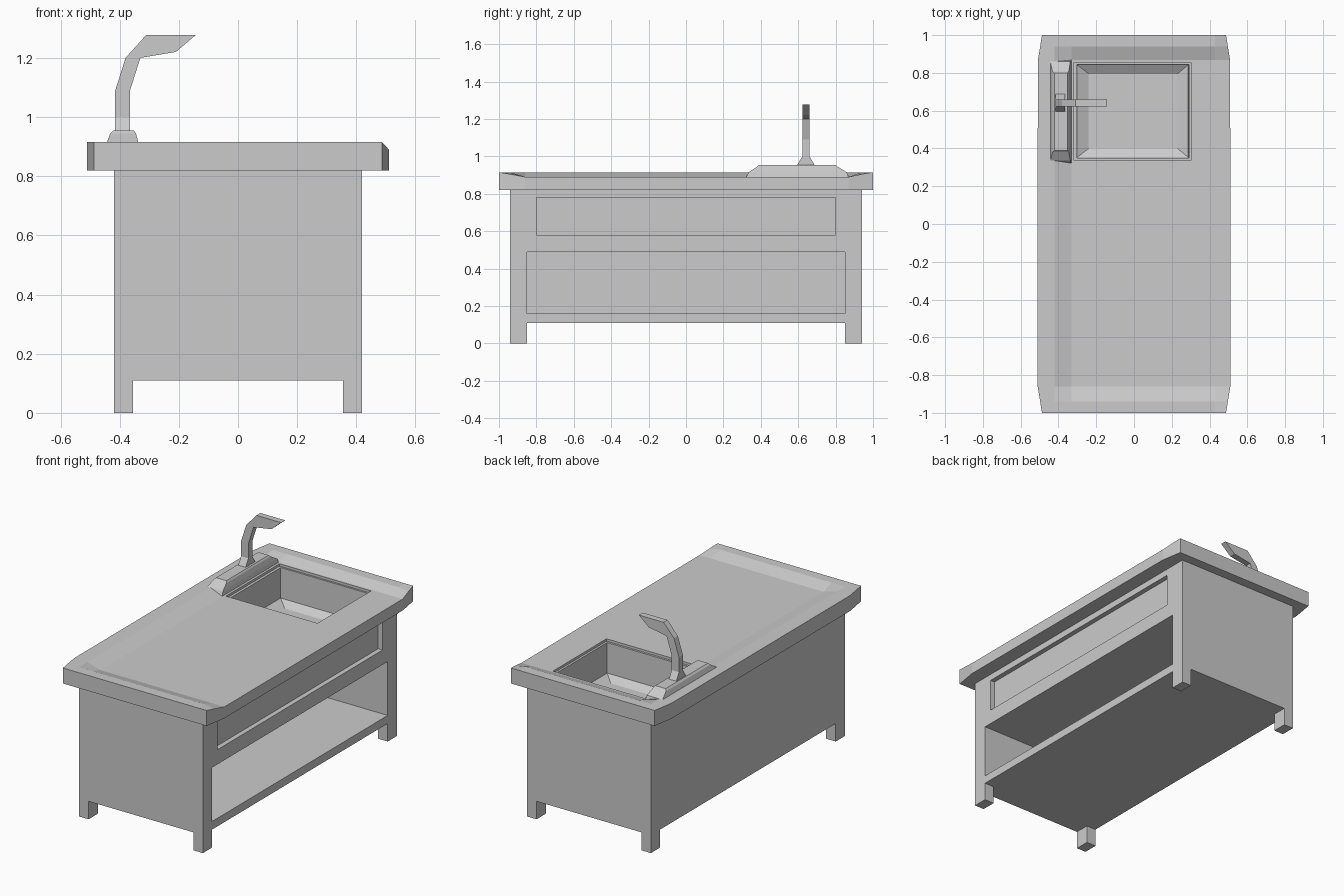
import bpy, bmesh

if "Cube" in bpy.data.objects:
    bpy.data.objects.remove(bpy.data.objects["Cube"])

def finish(name, bm):
    bmesh.ops.recalc_face_normals(bm, faces=bm.faces)
    me = bpy.data.meshes.new(name)
    bm.to_mesh(me)
    bm.free()
    ob = bpy.data.objects.new(name, me)
    bpy.context.collection.objects.link(ob)
    return ob

def box(name, x0, x1, y0, y1, z0, z1):
    bm = bmesh.new()
    for v in bmesh.ops.create_cube(bm, size=1)["verts"]:
        v.co = (x1 if v.co.x > 0 else x0, y1 if v.co.y > 0 else y0, z1 if v.co.z > 0 else z0)
    return finish(name, bm)

def loft_rects(name, rects, cap_start, flip=False):
    """Join stacked rectangles (x0, x1, y0, y1, z); the last one is capped."""
    bm = bmesh.new()
    loops = [[bm.verts.new(p) for p in ((a, c, z), (b, c, z), (b, d, z), (a, d, z))]
             for a, b, c, d, z in rects]
    for lo, hi in zip(loops, loops[1:]):
        for i in range(4):
            j = (i + 1) % 4
            bm.faces.new((lo[i], lo[j], hi[j], hi[i]))
    bm.faces.new(loops[-1])
    if cap_start:
        bm.faces.new(loops[0])
    ob = finish(name, bm)
    if flip:
        ob.data.flip_normals()
    return ob

# Cabinet body: solid block carved by cutters
body = box("cabinet_body", -0.42, 0.42, -0.94, 0.94, 0, 0.82)
cutters = [
    box("cut_under_long", -0.355, 0.355, -1.1, 1.1, -0.1, 0.11),
    box("cut_under_wide", -0.6, 0.6, -0.85, 0.85, -0.1, 0.11),
    box("cut_shelf", -0.37, 0.6, -0.85, 0.85, 0.16, 0.49),
    box("cut_drawer_recess", 0.39, 0.6, -0.80, 0.80, 0.58, 0.78),
    box("cut_sink_space", -0.34, 0.33, 0.31, 0.88, 0.63, 0.95),
]
for c in cutters:
    m = body.modifiers.new(c.name, "BOOLEAN")
    m.operation = "DIFFERENCE"
    m.solver = "EXACT"
    m.object = c
    c.hide_render = True
    c.hide_viewport = False
bpy.context.view_layer.update()
dg = bpy.context.evaluated_depsgraph_get()
carved = bpy.data.meshes.new_from_object(body.evaluated_get(dg))
body.modifiers.clear()
body.data = carved
for c in cutters:
    bpy.data.objects.remove(c)

# Worktop: raised rim on three sides, sunken field, open cell for the sink
xs = [-0.51, -0.42, -0.33, 0.315, 0.43, 0.51]
ys = [-1, -0.94, -0.86, 0.325, 0.868, 0.94, 1]
nx, ny = len(xs), len(ys)

def top_z(i, j):
    if i == nx - 1:
        return {0: 0.915, 1: 0.905}.get(min(j, ny - 1 - j), 0.89)
    return 0.915 if i < 2 or min(j, ny - 1 - j) < 2 else 0.89

bm = bmesh.new()
layers = []
for top in (True, False):
    g = {}
    for i, x in enumerate(xs):
        for j, y in enumerate(ys):
            px = x
            if i in (0, nx - 1):
                px = x * (1 - max(0, abs(y) - 0.86) / 0.14 * 0.045)
            g[i, j] = bm.verts.new((px, y, top_z(i, j) if top else 0.82))
    for i in range(nx - 1):
        for j in range(ny - 1):
            if (i, j) != (2, 3):
                bm.faces.new((g[i, j], g[i + 1, j], g[i + 1, j + 1], g[i, j + 1]))
    layers.append(g)
t, b = layers
border = [((i, j), (i + 1, j)) for i in range(nx - 1) for j in (0, ny - 1)]
border += [((i, j), (i, j + 1)) for j in range(ny - 1) for i in (0, nx - 1)]
border += [((2, 3), (3, 3)), ((2, 4), (3, 4)), ((2, 3), (2, 4)), ((3, 3), (3, 4))]
for p, q in border:
    bm.faces.new((t[p], t[q], b[q], b[p]))
finish("worktop", bm)

# Sink basin: stepped lip, straight walls, sloped floor edge
loft_rects("sink_basin", [
    (-0.33, 0.315, 0.325, 0.868, 0.89),
    (-0.318, 0.303, 0.337, 0.856, 0.89),
    (-0.318, 0.303, 0.337, 0.856, 0.875),
    (-0.302, 0.29, 0.35, 0.845, 0.875),
    (-0.30, 0.287, 0.353, 0.842, 0.69),
    (-0.24, 0.23, 0.40, 0.795, 0.66)], False, flip=True)

# Tap deck with sloped sides
loft_rects("tap_deck", [
    (-0.445, -0.332, 0.322, 0.868, 0.89),
    (-0.443, -0.337, 0.335, 0.86, 0.915),
    (-0.432, -0.345, 0.38, 0.81, 0.945),
    (-0.422, -0.352, 0.39, 0.80, 0.955)], True)

# Tap foot flaring onto the deck
loft_rects("tap_foot", [
    (-0.415, -0.365, 0.592, 0.69, 0.95),
    (-0.415, -0.365, 0.622, 0.66, 1.0)], True)

# Tap spout: side profile extruded across
profile = [(-0.415, 0.98), (-0.365, 0.98), (-0.365, 1.09), (-0.33, 1.20), (-0.21, 1.22),
           (-0.142, 1.278), (-0.31, 1.278), (-0.38, 1.20), (-0.415, 1.09)]
bm = bmesh.new()
near, far = ([bm.verts.new((x, y, z)) for x, z in profile] for y in (0.622, 0.66))
bm.faces.new(near)
bm.faces.new(far)
for k in range(len(profile)):
    n = (k + 1) % len(profile)
    bm.faces.new((near[k], near[n], far[n], far[k]))
finish("tap_spout", bm)
